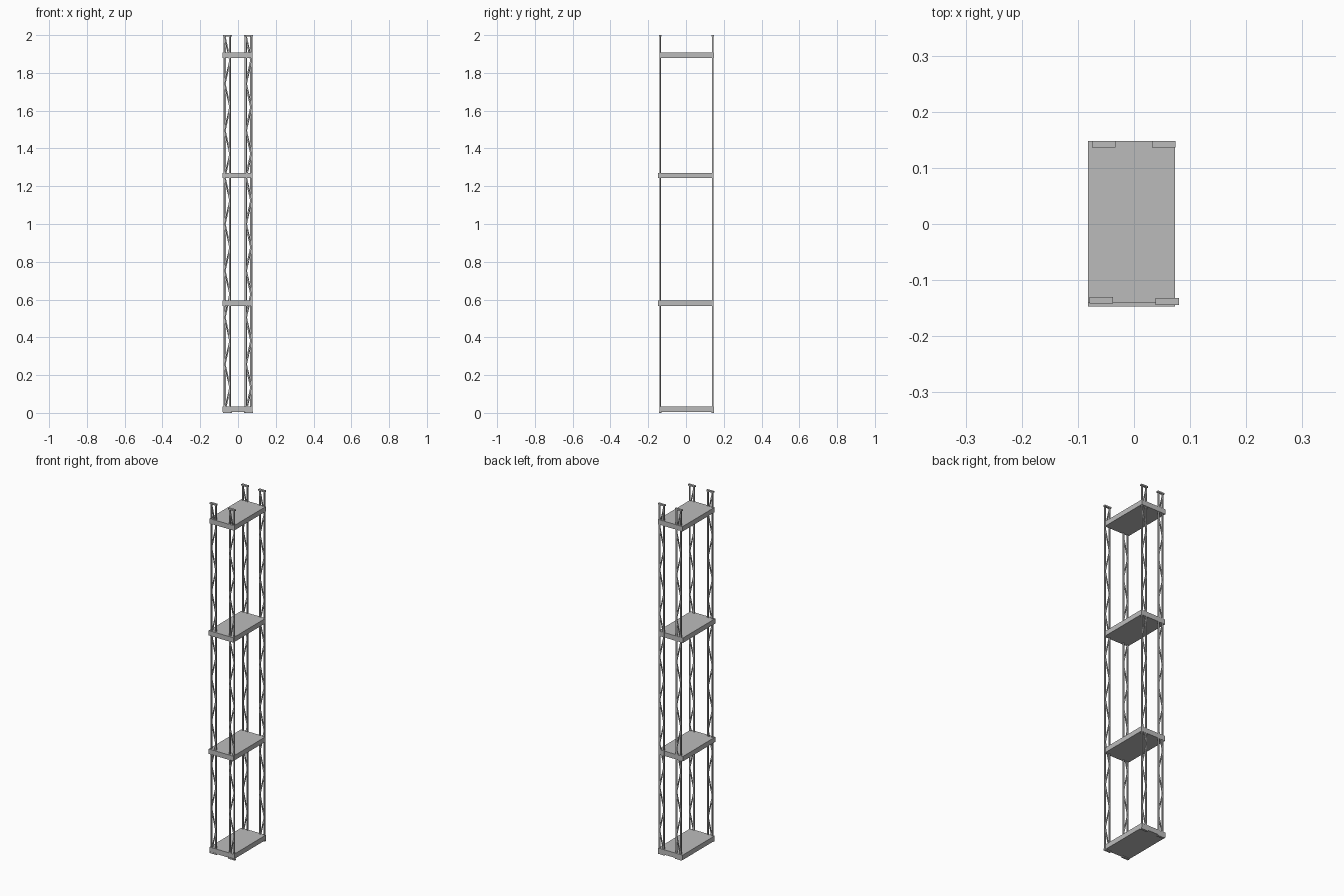
import bpy, bmesh
from mathutils import Matrix, Vector

cube = bpy.data.objects.get("Cube")
if cube:
    bpy.data.objects.remove(cube, do_unlink=True)

steel = bpy.data.materials.new("grey steel")
steel.use_nodes = True
grey = (0.5, 0.5, 0.5, 1)
steel.diffuse_color = grey
steel.node_tree.nodes["Principled BSDF"].inputs["Base Color"].default_value = grey


def add_box(bm, lo, hi):
    lo, hi = Vector(lo), Vector(hi)
    size = Matrix.Diagonal((*(hi - lo), 1))
    bmesh.ops.create_cube(bm, size=1, matrix=Matrix.Translation((lo + hi) / 2) @ size)


def add_bar(bm, a, b, width):
    a, b = Vector(a), Vector(b)
    d = b - a
    turn = d.to_track_quat('Z', 'Y').to_matrix().to_4x4()
    size = Matrix.Diagonal((width, width, d.length, 1))
    bmesh.ops.create_cube(bm, size=1, matrix=Matrix.Translation((a + b) / 2) @ turn @ size)


def finish(bm, name):
    mesh = bpy.data.meshes.new(name)
    bm.to_mesh(mesh)
    bm.free()
    mesh.materials.append(steel)
    bpy.context.collection.objects.link(bpy.data.objects.new(name, mesh))


# Shelves: bottom height and front/back edges
shelves = {
    "bottom_shelf": (0.005, -0.141, 0.148),
    "lower_shelf": (0.567, -0.147, 0.145),
    "upper_shelf": (1.243, -0.147, 0.145),
    "top_shelf": (1.88, -0.141, 0.148),
}
for name, (z, front, back) in shelves.items():
    bm = bmesh.new()
    add_box(bm, (-0.082, front, z), (0.073, back, z + 0.028))
    finish(bm, name)


# Lattice posts: two uprights, zigzag bracing, end plates
def lattice_post(name, x, y, steps=16):
    bm = bmesh.new()
    half, width = 0.014, 0.007
    for side in (-1, 1):
        add_bar(bm, (x + side * half, y, 0.004), (x + side * half, y, 1.996), width)
    pitch = 1.98 / steps
    for i in range(steps):
        side = 1 if i % 2 else -1
        z = 0.01 + i * pitch
        add_bar(bm, (x + side * half, y, z), (x - side * half, y, z + pitch), 0.005)
    for z in (0, 1.992):
        add_box(bm, (x - 0.021, y - 0.006, z), (x + 0.021, y + 0.006, z + 0.008))
    finish(bm, name)


lattice_post("front_right_post", -0.058, -0.136)
lattice_post("front_left_post", 0.059, -0.138)
lattice_post("back_right_post", -0.054, 0.142)
lattice_post("back_left_post", 0.053, 0.142)
